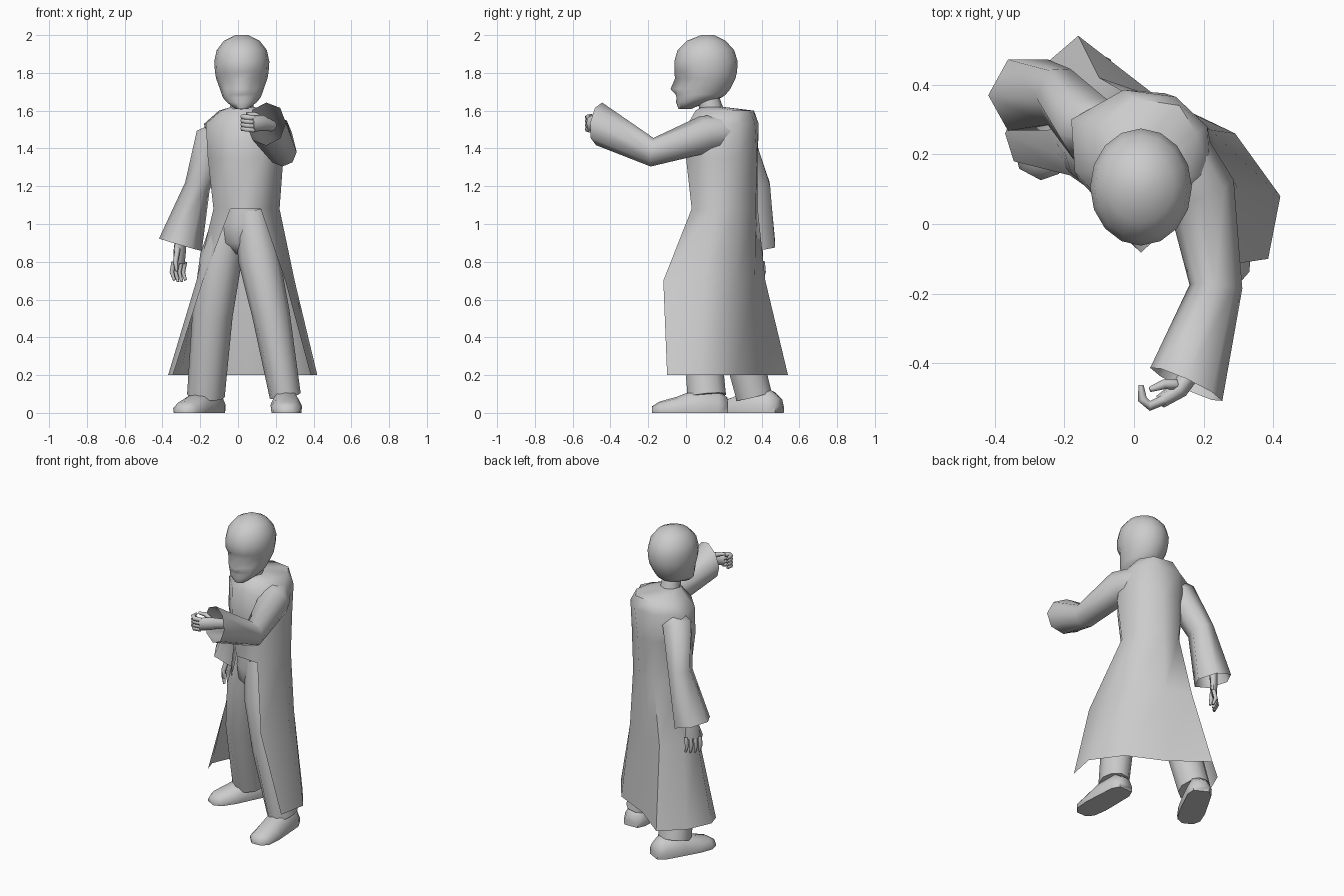
import bpy, math
from mathutils import Vector

if "Cube" in bpy.data.objects:
    bpy.data.objects.remove(bpy.data.objects["Cube"])


def mesh(name, verts, faces, angle=50):
    me = bpy.data.meshes.new(name)
    me.from_pydata([tuple(v) for v in verts], [], faces)
    me.update()
    ob = bpy.data.objects.new(name, me)
    bpy.context.collection.objects.link(ob)
    bpy.ops.object.select_all(action='DESELECT')
    ob.select_set(True)
    bpy.context.view_layer.objects.active = ob
    bpy.ops.object.mode_set(mode='EDIT')
    bpy.ops.mesh.select_all(action='SELECT')
    bpy.ops.mesh.normals_make_consistent(inside=False)
    bpy.ops.object.mode_set(mode='OBJECT')
    bpy.ops.object.shade_smooth_by_angle(angle=math.radians(angle))
    return ob


def loft(name, rings, cap0=True, cap1=True, open_from=None, angle=60):
    """Skin equal rings; from ring index open_from on, leave the seam open."""
    n = len(rings[0])
    verts = [v for r in rings for v in r]
    faces = []
    for k in range(len(rings) - 1):
        is_open = open_from is not None and k >= open_from
        for i in range(n - 1 if is_open else n):
            j = (i + 1) % n
            faces.append((k*n + i, k*n + j, (k+1)*n + j, (k+1)*n + i))
    if cap0:
        faces.append(tuple(range(n)))
    if cap1:
        faces.append(tuple(range(len(verts) - n, len(verts))))
    return mesh(name, verts, faces, angle)


def tube(name, path, radii, sides=8, end_dir=None, cap1=True, ref=(1, 0, 0)):
    pts = [Vector(p) for p in path]
    rings = []
    for k, p in enumerate(pts):
        t = (pts[min(k+1, len(pts)-1)] - pts[max(k-1, 0)]).normalized()
        if end_dir and k == len(pts) - 1:
            t = Vector(end_dir).normalized()
        u = Vector(ref)
        u = (u - t * u.dot(t)).normalized()
        v = t.cross(u)
        r = radii[k]
        rx, ry = r if isinstance(r, tuple) else (r, r)
        rings.append([p + u*rx*math.cos(a) + v*ry*math.sin(a)
                      for a in (2*math.pi*i/sides for i in range(sides))])
    return loft(name, rings, True, cap1, angle=75)


# Long coat: closed body above the waist, open skirt below
neck = [(0.02 + .06*math.cos(a), 0.14 + .06*math.sin(a))
        for a in (math.radians(-115 - 45*i) for i in range(8))]
levels = [
    (1.62, neck),
    (1.60, [(-.02, .07), (-.09, .15), (-.1, .28), (0, .36), (.13, .34), (.18, .26), (.16, .14), (.09, .05)]),
    (1.53, [(-.06, .03), (-.17, .15), (-.18, .3), (-.03, .385), (.12, .365), (.21, .28), (.22, .14), (.13, .01)]),
    (1.35, [(-.05, .01), (-.16, .13), (-.14, .28), (-.03, .38), (.09, .375), (.2, .28), (.24, .13), (.13, 0)]),
    (1.08, [(-.04, .04), (-.13, .14), (-.12, .27), (-.03, .38), (.08, .37), (.19, .28), (.22, .15), (.12, .03)]),
    (0.70, [(-.185, .14), (-.22, .2), (-.2, .32), (-.1, .42), (.06, .365), (.22, .27), (.3, .1), (.25, -.12)]),
    (0.20, [(-.345, .18), (-.37, .26), (-.3, .42), (-.16, .54), (.06, .37), (.29, .26), (.42, .08), (.385, -.1)]),
]
loft("coat", [[(x, y, z) for x, y in ring] for z, ring in levels],
     True, False, open_from=4)

# Sleeves: hanging on the right, raised forward on the left
tube("right_sleeve", [(-.04, .25, 1.5), (-.13, .275, 1.45), (-.215, .365, 1.2), (-.305, .37, .89)],
     [.07, .1, (.068, .092), .118], sides=6, cap1=False)
tube("left_sleeve", [(.11, .24, 1.49), (.19, .1, 1.475), (.235, -.18, 1.38), (.15, -.46, 1.53)],
     [.09, .1, .076, .114], sides=8, end_dir=(-.42, -.9, .13), cap1=False)

# Hips and trousers
hips = []
for z, rx, ry in ((1.14, .12, .12), (1.0, .14, .135), (.9, .13, .115), (.84, .06, .07)):
    hips.append([(.04 + rx*math.cos(a), .17 + ry*math.sin(a), z)
                 for a in (2*math.pi*i/10 for i in range(10))])
loft("hips", hips)
tube("right_trouser_leg", [(-.03, .19, 1.06), (-.09, .21, .82), (-.135, .25, .52), (-.17, .36, .09)],
     [.09, .112, .107, (.1, .1)], sides=10)
tube("left_trouser_leg", [(.07, .13, 1.06), (.11, .1, .82), (.175, .07, .52), (.25, .11, .09)],
     [.09, .11, .1, (.083, .107)], sides=10)


# Shoes: sections from heel to toe (distance, half width, height)
def shoe(name, heel, direction):
    d = Vector(direction).normalized()
    s = Vector((-d.y, d.x))
    rings = []
    for dist, w, h in ((0, .05, .08), (.05, .075, .12), (.18, .08, .12),
                       (.27, .083, .085), (.36, .072, .06), (.4, .035, .035)):
        c = Vector(heel) + d*dist
        rings.append([(c.x + s.x*w*f, c.y + s.y*w*f, h*g)
                      for f, g in ((-.95, 0), (-1, .4), (-.6, .9), (0, 1),
                                   (.6, .9), (1, .4), (.95, 0))])
    loft(name, rings)


shoe("right_shoe", (-.11, .495), (-.47, -.88))
shoe("left_shoe", (.248, .22), (.03, -1))

# Neck and head, with nose and eye hollows shaped in the rings
tube("neck", [(.02, .14, 1.58), (.02, .11, 1.7)], [.065, .055], sides=8)
head = []
N = 16
for z, yf, yb, hw, nose, eye in (
        (1.61, -.04, .03, .035, 0, 0), (1.645, -.053, .11, .08, 0, 0),
        (1.67, -.05, .19, .1, 0, 0), (1.685, -.055, .21, .106, 0, 0),
        (1.715, -.052, .235, .116, .03, 0), (1.77, -.05, .262, .136, .008, .02),
        (1.805, -.062, .27, .142, 0, 0), (1.86, -.062, .274, .146, 0, 0),
        (1.92, -.045, .255, .133, 0, 0), (1.97, .005, .21, .095, 0, 0),
        (2.0, .08, .15, .035, 0, 0)):
    ring = []
    for i in range(N):
        a = 2*math.pi*i/N
        y = (yf + yb)/2 - (yb - yf)/2*math.cos(a)
        y += -nose if i == 0 else eye if i in (1, N - 1) else eye*.5 if i in (2, N - 2) else 0
        ring.append((.02 + hw*math.sin(a), y, z))
    head.append(ring)
loft("head", head)

# Right hand, hanging, palm turned diagonally
D = Vector((.7, .7, 0))
tube("right_palm", [(-.305, .375, .94), (-.308, .375, .86), (-.312, .375, .79)],
     [(.028, .024), (.044, .022), (.044, .016)], sides=8, ref=D)
for i in range(4):
    p = Vector((-.312, .375, 0)) + D*(i - 1.5)*.028
    tube(f"right_finger_{i+1}", [p + Vector(o) for o in
         ((0, 0, .8), (-.01, .006, .745), (.004, -.004, .69 + .008*abs(i - 1.5)))],
         [.014, .013, .008], sides=5)
tube("right_thumb", [(-.32, .35, .87), (-.332, .325, .8), (-.325, .32, .75)],
     [.016, .015, .008], sides=5)

# Left hand, raised with curled fingers
tube("left_palm", [(.18, -.4, 1.52), (.13, -.475, 1.535), (.075, -.51, 1.53)],
     [(.03, .03), (.026, .042), (.02, .042)], sides=8, ref=(.6, -.8, 0))
for i in range(4):
    z = 1.497 + i*.021
    tube(f"left_finger_{i+1}", [(.085, -.505, z), (.045, -.522, z + .005), (.024, -.503, z + .008), (.02, -.462, z + .008)],
         [.015, .015, .014, .008], sides=5, ref=(0, 0, 1))
tube("left_thumb", [(.12, -.46, 1.56), (.085, -.46, 1.58), (.045, -.475, 1.585)],
     [.016, .015, .008], sides=5, ref=(0, 0, 1))
